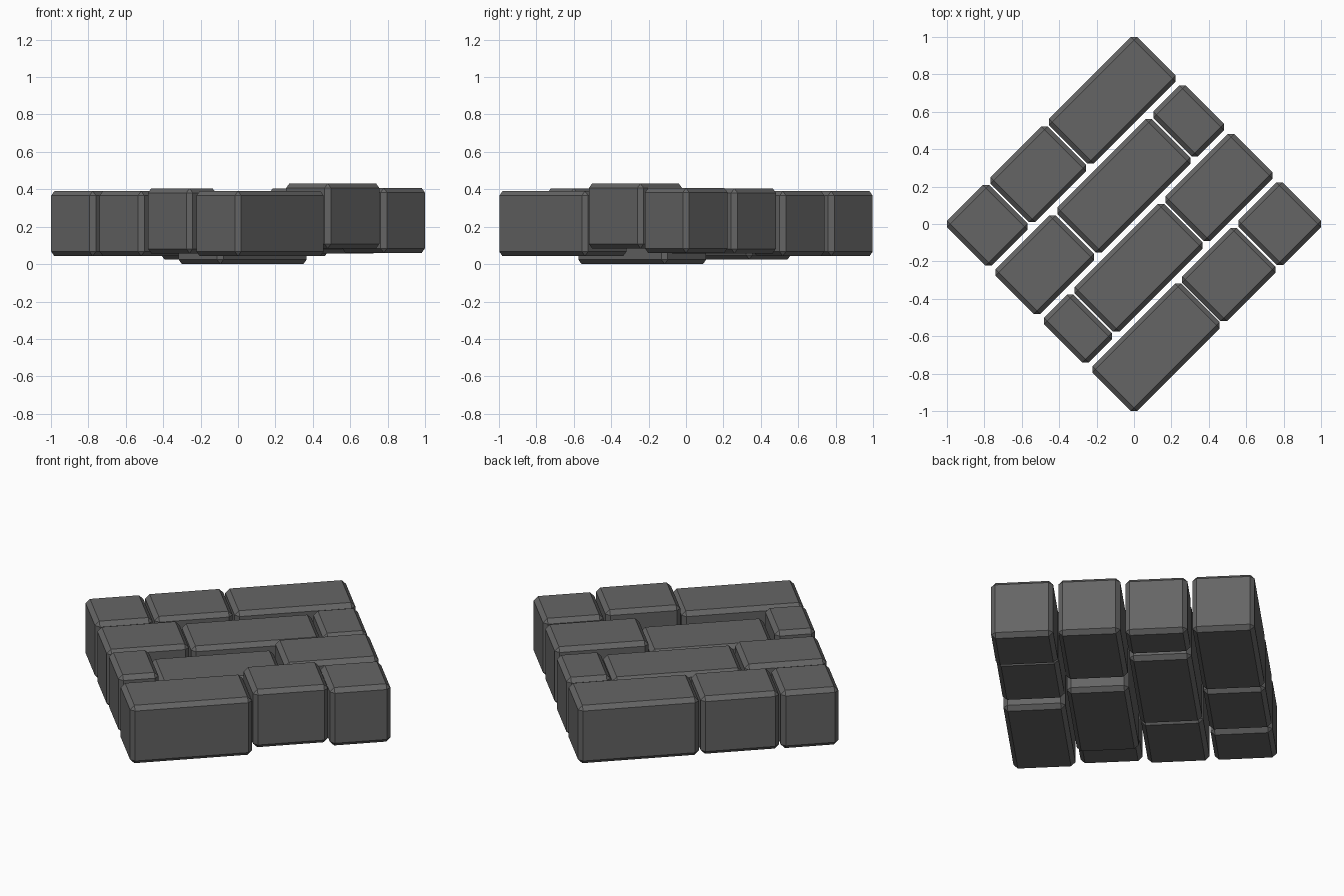
import bpy
import math

if "Cube" in bpy.data.objects:
    bpy.data.objects.remove(bpy.data.objects["Cube"])

stone = bpy.data.materials.new("dark_grey_stone")
stone.diffuse_color = (0.13, 0.13, 0.13, 1)
stone.use_nodes = True
stone.node_tree.nodes["Principled BSDF"].inputs["Base Color"].default_value = stone.diffuse_color

HEIGHT = 0.347
CHAMFER = 0.024
EDGE = 0.718          # half side of the paved square
WIDTH = 0.338         # width of one course
PITCH = (2 * EDGE - WIDTH) / 3

# each course, front right to back left: (start, end, bottom height) per stone
courses = [
    [(-EDGE, -0.046, 0.043), (-0.04, 0.374, 0.084), (0.384, EDGE, 0.06)],
    [(-EDGE, -0.496, 0.058), (-0.486, 0.19, 0.0), (0.2, EDGE, 0.058)],
    [(-EDGE, -0.264, 0.043), (-0.252, 0.464, 0.025), (0.474, EDGE, 0.043)],
    [(-EDGE, -0.4, 0.043), (-0.39, 0.042, 0.045), (0.052, EDGE, 0.043)],
]


def paving_stone(name, u0, u1, v, z):
    """Chamfered block laid on the 45 degree diagonal."""
    a = math.radians(45)
    u = (u0 + u1) / 2
    x = u * math.cos(a) - v * math.sin(a)
    y = u * math.sin(a) + v * math.cos(a)
    bpy.ops.mesh.primitive_cube_add(size=1, location=(x, y, z + HEIGHT / 2),
                                    rotation=(0, 0, a))
    ob = bpy.context.object
    ob.name = name
    for vert in ob.data.vertices:
        vert.co.x *= u1 - u0
        vert.co.y *= WIDTH
        vert.co.z *= HEIGHT
    ob.data.materials.append(stone)
    bevel = ob.modifiers.new("chamfer", 'BEVEL')
    bevel.width = CHAMFER
    bevel.segments = 1


# lay all the courses
for r, course in enumerate(courses):
    for i, (u0, u1, z) in enumerate(course):
        paving_stone(f"paving_stone_{r + 1}_{i + 1}", u0, u1,
                     (r - 1.5) * PITCH, z)
